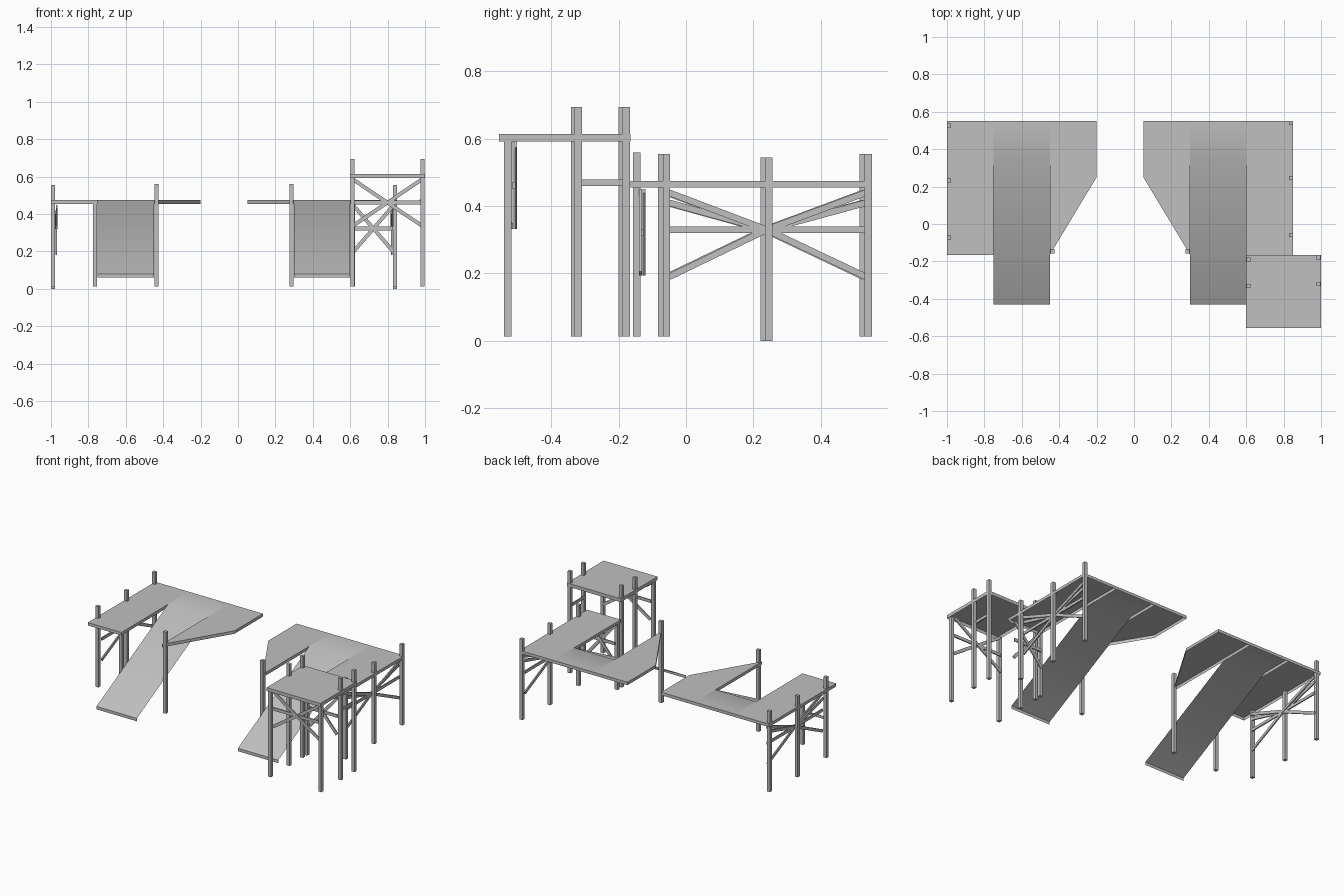
import bpy
import bmesh
from mathutils import Vector, Matrix

cube = bpy.data.objects.get("Cube")
if cube:
    bpy.data.objects.remove(cube)

grey = bpy.data.materials.new("plain grey")
grey.use_nodes = True
COLOUR = (0.53, 0.53, 0.53, 1)
grey.diffuse_color = COLOUR
grey.node_tree.nodes["Principled BSDF"].inputs["Base Color"].default_value = COLOUR


def finish(bm, name):
    mesh = bpy.data.meshes.new(name)
    bm.to_mesh(mesh)
    bm.free()
    mesh.materials.append(grey)
    obj = bpy.data.objects.new(name, mesh)
    bpy.context.collection.objects.link(obj)
    return obj


def beam(name, a, b, width, depth):
    """Box from a to b; width lies level, depth lies across it."""
    a, b = Vector(a), Vector(b)
    d = (b - a).normalized()
    side = d.cross(Vector((0, 0, 1)))
    side = side.normalized() if side.length > 0.01 else Vector((1, 0, 0))
    up = side.cross(d)
    basis = Matrix((side * width, d * (b - a).length, up * depth)).transposed().to_4x4()
    bm = bmesh.new()
    bmesh.ops.create_cube(bm, size=1, matrix=Matrix.Translation((a + b) / 2) @ basis)
    bmesh.ops.recalc_face_normals(bm, faces=bm.faces)
    return finish(bm, name)


def post(name, x, y, z0, z1, size=0.022):
    beam(name, (x, y, z0), (x, y, z1), size, size)


def deck(name, outline, z, drop=0.02):
    """Flat sheet with a short skirt hanging from its rim."""
    bm = bmesh.new()
    face = bm.faces.new([bm.verts.new((x, y, z)) for x, y in outline])
    face.normal_update()
    if face.normal.z < 0:
        face.normal_flip()
    ext = bmesh.ops.extrude_edge_only(bm, edges=bm.edges[:])
    verts = [v for v in ext["geom"] if isinstance(v, bmesh.types.BMVert)]
    bmesh.ops.translate(bm, verts=verts, vec=(0, 0, -drop))
    bmesh.ops.recalc_face_normals(bm, faces=bm.faces)
    if face.normal.z < 0:
        bmesh.ops.reverse_faces(bm, faces=bm.faces)
    return finish(bm, name)


def ramp(name, x0, x1):
    """Sheet with a level landing, a long slope and a lip at each end."""
    profile = [(0.55, 0.455), (0.55, 0.475), (0.33, 0.475), (-0.43, 0.08), (-0.43, 0.06)]
    bm = bmesh.new()
    rows = [[bm.verts.new((x, y, z)) for x in (x0, x1)] for y, z in profile]
    for (a, b), (c, d) in zip(rows, rows[1:]):
        bm.faces.new((a, c, d, b))
    obj = finish(bm, name)
    bpy.ops.object.select_all(action="DESELECT")
    obj.select_set(True)
    bpy.context.view_layer.objects.active = obj
    bpy.ops.object.shade_smooth_by_angle(angle=0.7)


def front_cross(name, x0, x1, y, z0, z1):
    """Level rail and crossed braces facing the front."""
    mid = (z0 + z1) / 2
    beam(name + "_rail", (x0, y, mid), (x1, y, mid), 0.008, 0.02)
    beam(name + "_brace_rising", (x0, y + 0.005, z0), (x1, y + 0.005, z1), 0.008, 0.02)
    beam(name + "_brace_falling", (x0, y - 0.005, z1), (x1, y - 0.005, z0), 0.008, 0.02)


def platform(side, mirrored, dy):
    def X(x):
        return -0.15 - x if mirrored else x

    # Decks either side of the ramp
    deck(side + "_outer_deck", [(X(x), y) for x, y in
         ((0.6, -0.165), (0.85, -0.165), (0.85, 0.55), (0.6, 0.55))], 0.475)
    deck(side + "_inner_deck", [(X(x), y) for x, y in
         ((0.3, -0.165), (0.3, 0.55), (0.05, 0.55), (0.05, 0.25))], 0.475)
    ramp(side + "_ramp", *sorted((X(0.3), X(0.6))))

    # Posts
    for label, y, z0, z1 in (("front", -0.058, 0.013, 0.555),
                             ("middle", 0.246, 0, 0.545),
                             ("back", 0.541, 0.013, 0.555)):
        post(side + "_outer_post_" + label, X(0.839), y + dy, z0, z1)
    post(side + "_inner_post", X(0.286), -0.146, 0.013, 0.56)
    post(side + "_under_deck_post", X(0.614), -0.146, 0.013, 0.456)

    # Fan of side braces meeting at the middle post
    xb, mid = X(0.823), 0.24 + dy / 2
    for label, y in (("front", -0.05 + dy / 2), ("back", 0.535 + dy / 2)):
        for level, z, shift in (("rail", 0.33, 0), ("upper", 0.44, 0.004),
                                ("second", 0.41, -0.004), ("lower", 0.19, 0)):
            x = xb + shift
            beam(f"{side}_side_{level}_{label}", (x, y, z), (x, mid, 0.33), 0.008, 0.019)


platform("left", False, 0)
platform("right", True, -0.014)
front_cross("left_platform_front", 0.618, 0.83, -0.13, 0.2, 0.445)

# Raised tower beside the left platform
deck("tower_deck", [(0.6, -0.555), (1, -0.555), (1, -0.165), (0.6, -0.165)], 0.615, 0.023)
for label, x, dy in (("inner", 0.612, -0.011), ("outer", 0.986, 0)):
    post("tower_front_post_" + label, x, -0.53, 0.013, 0.593)
    post("tower_middle_post_" + label, x, -0.32 + dy, 0.013, 0.695)
    post("tower_back_post_" + label, x, -0.178 + dy, 0.013, 0.695)
front_cross("tower_front", 0.618, 0.98, -0.511, 0.34, 0.583)
beam("tower_side_rail", (0.975, -0.31, 0.469), (0.975, -0.185, 0.469), 0.008, 0.019)
